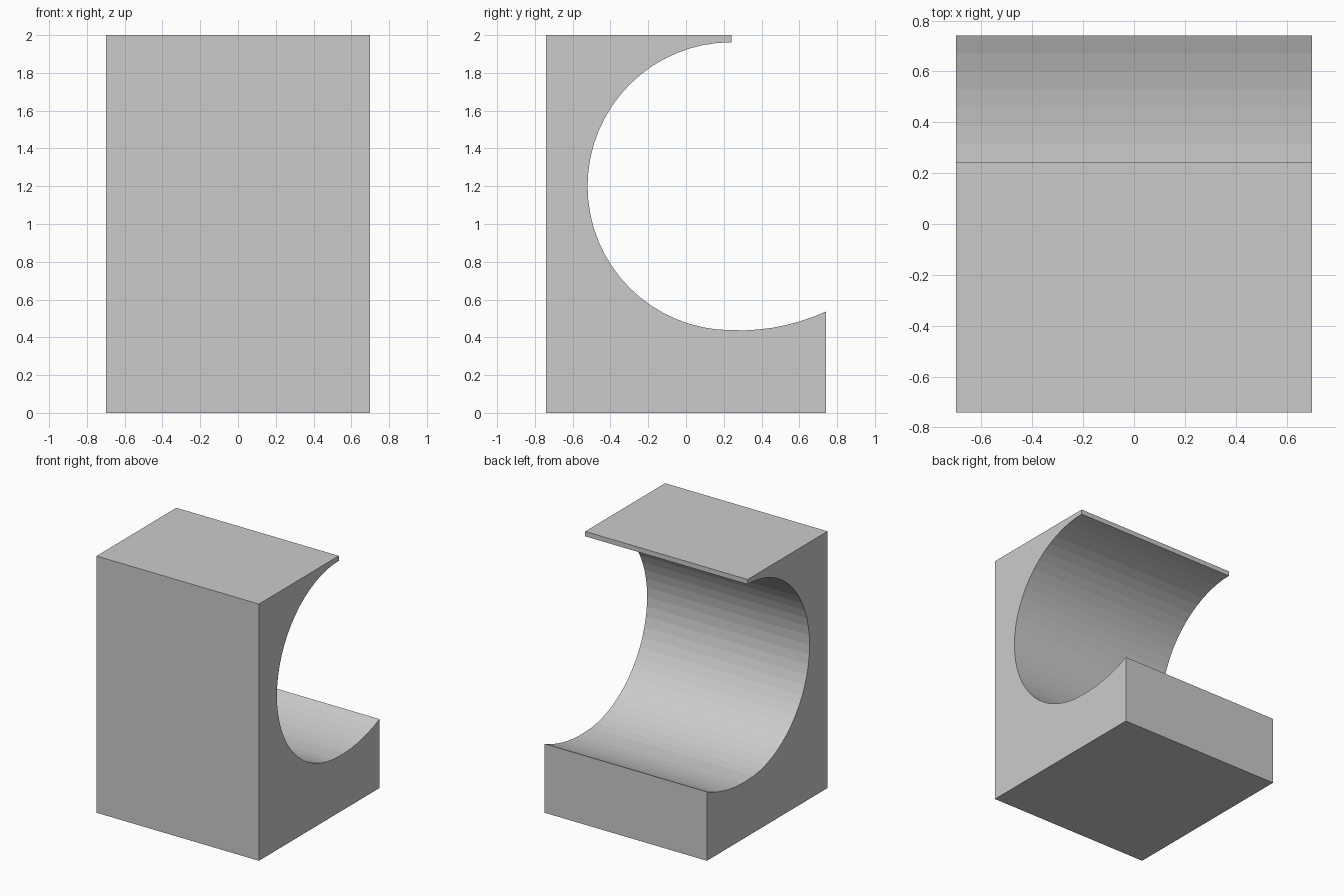
import bpy, bmesh, math

if "Cube" in bpy.data.objects:
    bpy.data.objects.remove(bpy.data.objects["Cube"])

HALF_X, HALF_Y, TOP = 0.70, 0.742, 2.0
CY, CZ, R = 0.241, 1.2, 0.762      # centre and radius of the scooped bore

# Side profile (y, z): block outline, then the bore from lower lip to top lip
profile = [(CY, TOP), (-HALF_Y, TOP), (-HALF_Y, 0), (HALF_Y, 0)]

# Shallow run-out of the lower lip
RO_R, RO_Y = 1.115, 0.279
RO_Z = 0.437 + math.sqrt(RO_R**2 - 0.036**2)
for i in range(7):
    y = HALF_Y + (0.315 - HALF_Y) * i / 6
    profile.append((y, RO_Z - math.sqrt(RO_R**2 - (y - RO_Y)**2)))

# Half-round bore
for i in range(33):
    a = math.radians(270) - math.pi * i / 32
    profile.append((CY + R * math.cos(a), CZ + R * math.sin(a)))

# Extrude the profile across the width
bm = bmesh.new()
side = bm.faces.new([bm.verts.new((-HALF_X, y, z)) for y, z in profile])
ext = bmesh.ops.extrude_face_region(bm, geom=[side], use_keep_orig=True)
verts = [g for g in ext["geom"] if isinstance(g, bmesh.types.BMVert)]
bmesh.ops.translate(bm, verts=verts, vec=(2 * HALF_X, 0, 0))
bmesh.ops.recalc_face_normals(bm, faces=bm.faces)

mesh = bpy.data.meshes.new("scooped_block")
bm.to_mesh(mesh)
bm.free()
block = bpy.data.objects.new("scooped_block", mesh)
bpy.context.collection.objects.link(block)
